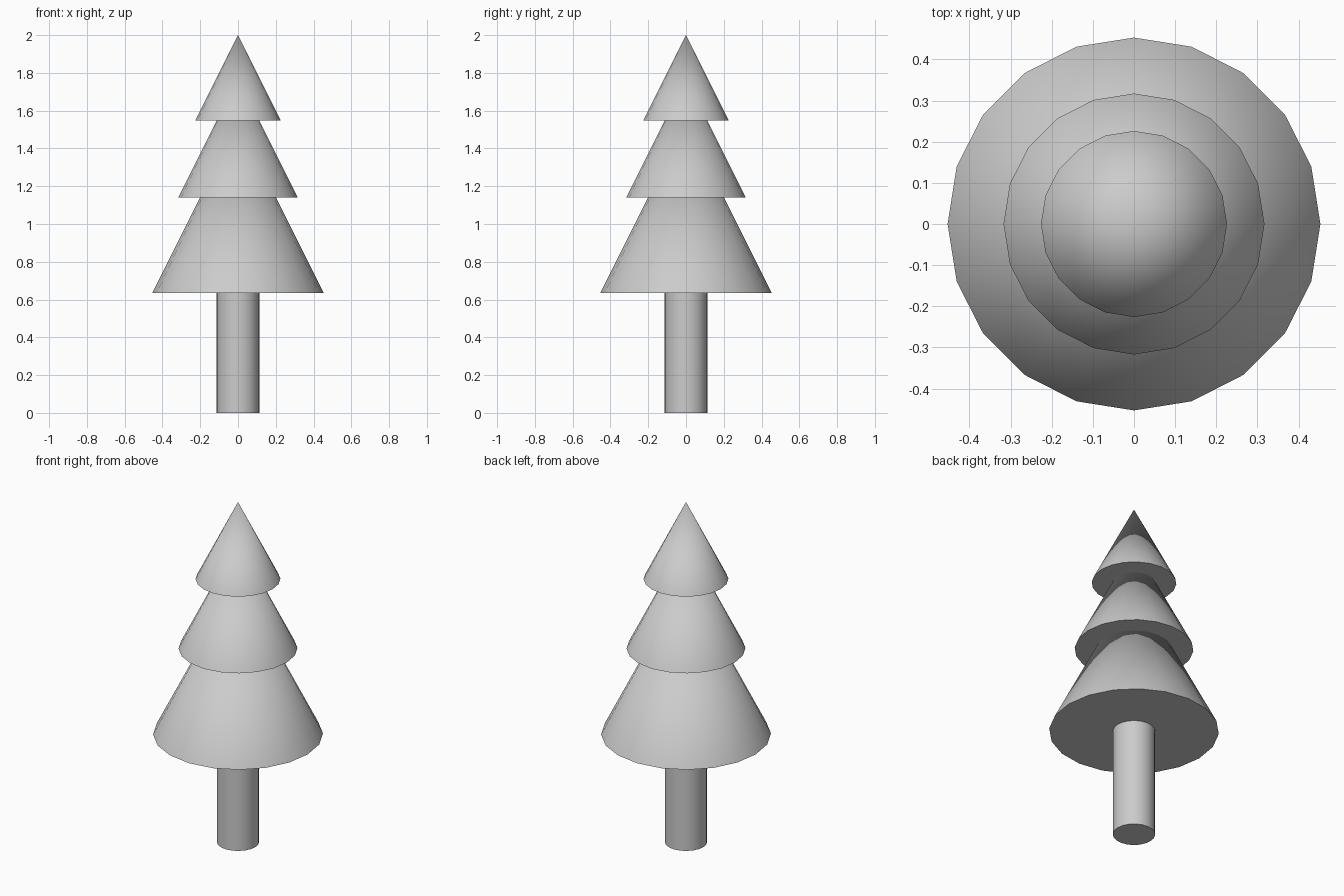
import bpy
import math

if "Cube" in bpy.data.objects:
    bpy.data.objects.remove(bpy.data.objects["Cube"])

SIDES = 20


def smooth(obj, name):
    obj.name = name
    bpy.ops.object.shade_smooth_by_angle(angle=math.radians(40))


def tier(name, base_z, radius):
    # every foliage cone shares the same slope: height = 2 x radius
    height = 2 * radius
    bpy.ops.mesh.primitive_cone_add(vertices=SIDES, radius1=radius, radius2=0,
                                    depth=height,
                                    location=(0, 0, base_z + height / 2))
    smooth(bpy.context.object, name)


# trunk, ending just inside the lowest tier
TRUNK_TOP = 0.65
bpy.ops.mesh.primitive_cylinder_add(vertices=SIDES, radius=0.113, depth=TRUNK_TOP,
                                    location=(0, 0, TRUNK_TOP / 2))
smooth(bpy.context.object, "trunk")

# stacked foliage cones
tier("foliage_lower", 0.636, 0.453)
tier("foliage_middle", 1.14, 0.317)
tier("foliage_top", 1.548, 0.226)
